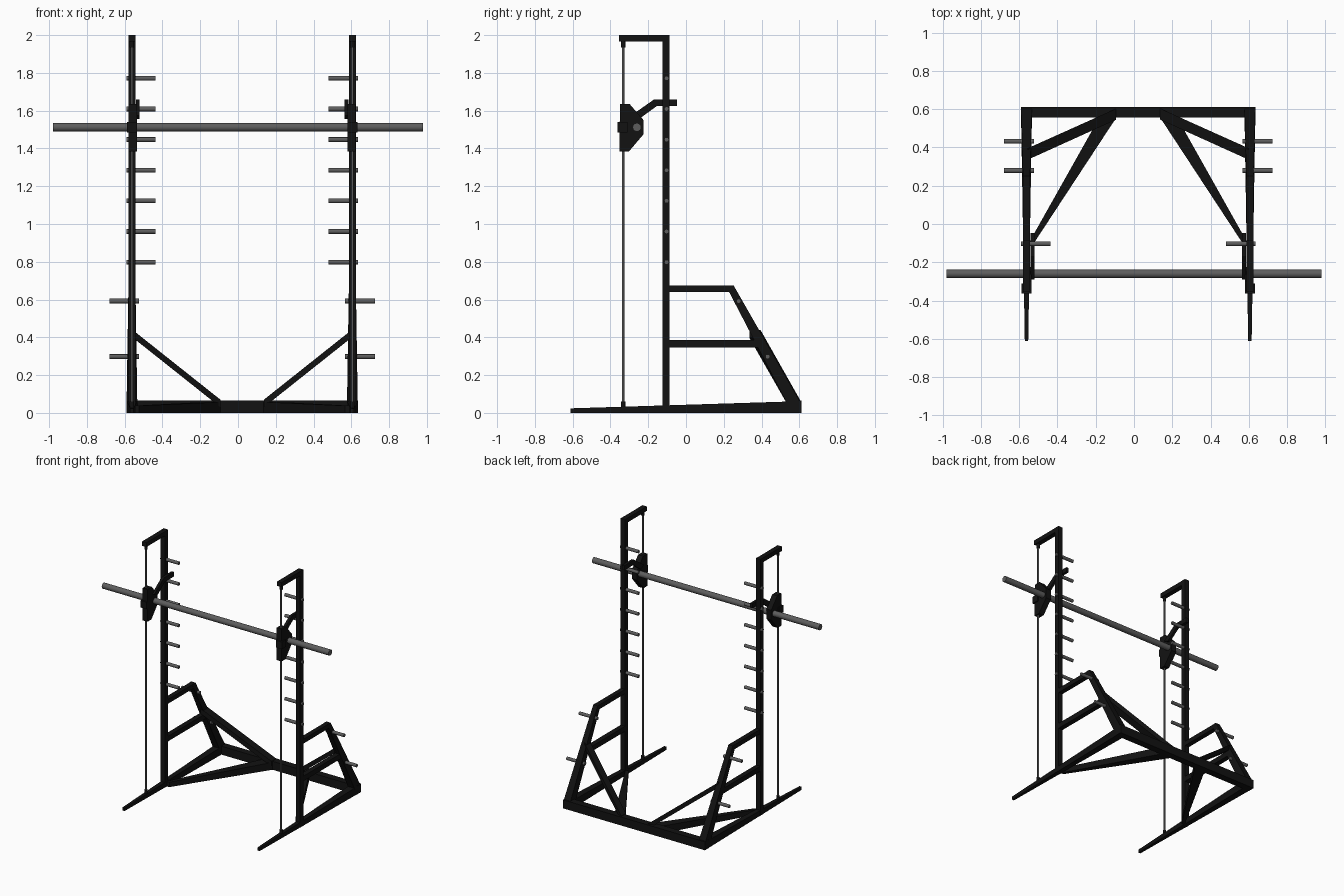
import bpy, bmesh
from mathutils import Vector

if "Cube" in bpy.data.objects:
    bpy.data.objects.remove(bpy.data.objects["Cube"])

CX = 0.022     # frame centre in x
U = 0.5835     # distance of each side frame from the frame centre


def material(name, v):
    m = bpy.data.materials.new(name)
    m.diffuse_color = (v, v, v, 1)
    m.use_nodes = True
    m.node_tree.nodes["Principled BSDF"].inputs["Base Color"].default_value = m.diffuse_color
    return m


BLACK = material("black_paint", 0.006)
STEEL = material("grey_steel", 0.11)


def loft(name, a, b, mat=BLACK):
    """Solid between two matching polygon sections."""
    bm = bmesh.new()
    va = [bm.verts.new(p) for p in a]
    vb = [bm.verts.new(p) for p in b]
    n = len(a)
    bm.faces.new(va)
    bm.faces.new(vb)
    for i in range(n):
        j = (i + 1) % n
        bm.faces.new((va[i], va[j], vb[j], vb[i]))
    bmesh.ops.recalc_face_normals(bm, faces=bm.faces[:])
    me = bpy.data.meshes.new(name)
    bm.to_mesh(me)
    bm.free()
    me.materials.append(mat)
    ob = bpy.data.objects.new(name, me)
    bpy.context.collection.objects.link(ob)
    return ob


def box(name, x0, x1, y0, y1, z0, z1):
    q = [(x0, y0), (x1, y0), (x1, y1), (x0, y1)]
    return loft(name, [(x, y, z0) for x, y in q], [(x, y, z1) for x, y in q])


def rod(name, p, q, r, mat=STEEL, sides=16):
    p, q = Vector(p), Vector(q)
    bpy.ops.mesh.primitive_cylinder_add(vertices=sides, radius=r, depth=(q - p).length,
                                        location=(p + q) / 2)
    ob = bpy.context.object
    ob.name = name
    ob.rotation_euler = (q - p).to_track_quat('Z', 'Y').to_euler()
    ob.data.materials.append(mat)
    bpy.ops.object.shade_smooth_by_angle()
    return ob


def rect_x(x, y0, y1, z0, z1):
    return [(x, y0, z0), (x, y1, z0), (x, y1, z1), (x, y0, z1)]


def rect_y(y, x0, x1, z0, z1):
    return [(x0, y, z0), (x1, y, z0), (x1, y, z1), (x0, y, z1)]


def rect_z(z, x0, x1, y0, y1):
    return [(x0, y0, z), (x1, y0, z), (x1, y1, z), (x0, y1, z)]


# rear floor crossbar and the barbell
box("rear_crossbar", CX - 0.613, CX + 0.613, 0.557, 0.611, 0, 0.066)
rod("barbell", (-0.979, -0.26, 1.512), (0.979, -0.26, 1.512), 0.0225)

PLATE = [(-0.35, 1.635), (-0.298, 1.635), (-0.225, 1.55), (-0.225, 1.475),
         (-0.303, 1.383), (-0.352, 1.383)]
HOOK = [(-0.29, 1.575), (-0.168, 1.66), (-0.047, 1.66), (-0.047, 1.624),
        (-0.155, 1.624), (-0.25, 1.555)]

for side, s in (("left", -1), ("right", 1)):
    def X(u):
        return CX + s * u

    def sbox(name, u0, u1, *r):
        return box(side + "_" + name, X(u0), X(u1), *r)

    def sloft(name, a, b):
        return loft(side + "_" + name, a, b)

    # upright, top arm and tapered floor rail
    sbox("upright", U - 0.019, U + 0.019, -0.125, -0.087, 0, 2.0)
    sbox("top_arm", U - 0.0185, U + 0.0185, -0.355, -0.09, 1.965, 1.9995)
    sloft("floor_rail", rect_y(-0.611, X(U - 0.009), X(U + 0.009), 0, 0.024),
          rect_y(0.605, X(U - 0.029), X(U + 0.029), 0, 0.062))

    # guide rod with end collars
    rod(side + "_guide_rod", (X(U), -0.333, 0.02), (X(U), -0.333, 1.98), 0.0065)
    for z0, z1 in ((0.028, 0.06), (1.935, 1.97)):
        rod(side + "_rod_collar", (X(U), -0.333, z0), (X(U), -0.333, z1), 0.012, BLACK)

    # rear support frame
    sbox("upper_strut", U - 0.018, U + 0.018, -0.1, 0.24, 0.64, 0.6745)
    sbox("middle_strut", U - 0.019, U + 0.019, -0.1, 0.40, 0.347, 0.387)
    sloft("slanted_post", rect_z(0.675, X(U - 0.0185), X(U + 0.0185), 0.21, 0.252),
          rect_z(0.05, X(U - 0.0285), X(U + 0.0285), 0.535, 0.609))

    # diagonal braces: raised and on the floor
    sloft("raised_brace", rect_x(X(U - 0.005), 0.335, 0.395, 0.398, 0.438),
          rect_x(X(0.115), 0.545, 0.603, 0.03, 0.07))
    sloft("floor_brace", rect_y(-0.1, X(0.545), X(0.572), 0, 0.038),
          rect_y(0.57, X(0.105), X(0.195), 0, 0.058))

    # safety pegs inside, plate pegs outside
    for i in range(7):
        z = 0.798 + i * 0.1622
        rod(side + "_safety_peg", (X(0.613), -0.103, z), (X(0.458), -0.103, z), 0.0125)
    for y, z in ((0.279, 0.592), (0.432, 0.298)):
        rod(side + "_plate_peg", (X(0.545), y, z), (X(0.702), y, z), 0.0125)

    # sliding carriage with its hook
    sloft("carriage", [(X(U + 0.017), y, z) for y, z in PLATE],
          [(X(U - 0.026), y, z) for y, z in PLATE])
    sbox("carriage_bearing", U - 0.026, U + 0.026, -0.362, -0.31, 1.485, 1.54)
    sloft("latch_hook", [(X(0.563), y, z) for y, z in HOOK],
          [(X(0.543), y, z) for y, z in HOOK])
